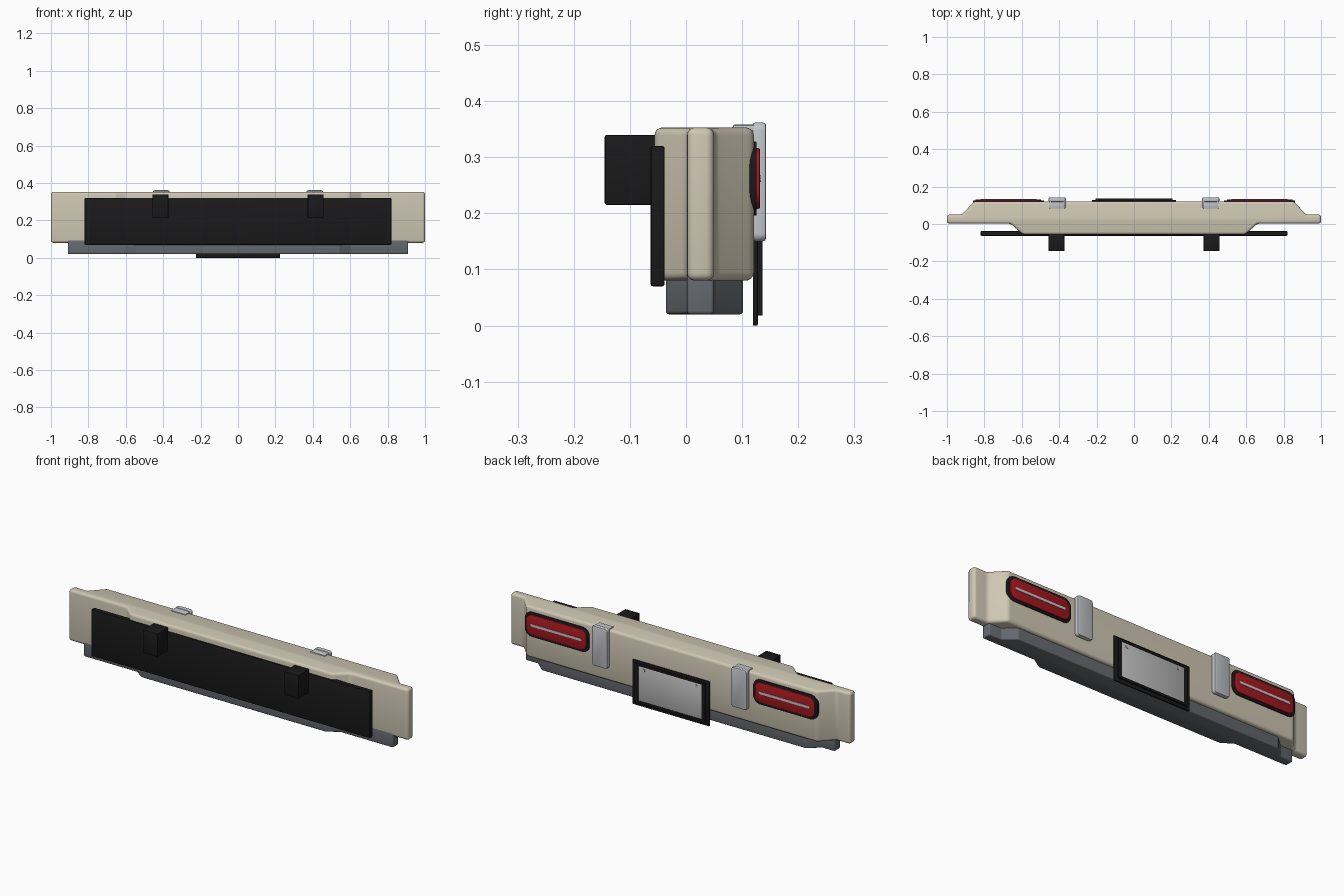
import bpy, bmesh, math
from mathutils import Vector

if "Cube" in bpy.data.objects:
    bpy.data.objects.remove(bpy.data.objects["Cube"])


def material(name, color):
    m = bpy.data.materials.new(name)
    m.diffuse_color = (*color, 1)
    m.use_nodes = True
    m.node_tree.nodes["Principled BSDF"].inputs["Base Color"].default_value = m.diffuse_color
    return m


BEIGE = material("beige_paint", (0.62, 0.57, 0.45))
GREY = material("grey_plastic", (0.13, 0.14, 0.155))
BLACK = material("black_plastic", (0.01, 0.01, 0.011))
CHROME = material("chrome", (0.55, 0.57, 0.6))
RED = material("red_lens", (0.4, 0.01, 0.015))
WHITE = material("plate_grey", (0.5, 0.51, 0.5))


def prism(name, pts, vec, mat, bevel=0.0, segs=3):
    """Extrude a closed 3D outline along vec, with optional rounded edges."""
    bm = bmesh.new()
    face = bm.faces.new([bm.verts.new(p) for p in pts])
    ext = bmesh.ops.extrude_face_region(bm, geom=[face])
    bmesh.ops.translate(bm, vec=Vector(vec),
                        verts=[v for v in ext["geom"] if isinstance(v, bmesh.types.BMVert)])
    bmesh.ops.recalc_face_normals(bm, faces=bm.faces)
    mesh = bpy.data.meshes.new(name)
    bm.to_mesh(mesh)
    bm.free()
    ob = bpy.data.objects.new(name, mesh)
    bpy.context.collection.objects.link(ob)
    mesh.materials.append(mat)
    bpy.ops.object.select_all(action='DESELECT')
    ob.select_set(True)
    bpy.context.view_layer.objects.active = ob
    if bevel:
        b = ob.modifiers.new("Bevel", 'BEVEL')
        b.width, b.segments, b.angle_limit = bevel, segs, math.radians(25)
        bpy.ops.object.modifier_apply(modifier="Bevel")
    bpy.ops.object.shade_smooth_by_angle(angle=math.radians(35))
    return ob


def box(name, x, y, z, mat, bevel=0.0):
    pts = [(x[0], y[0], z[0]), (x[1], y[0], z[0]), (x[1], y[0], z[1]), (x[0], y[0], z[1])]
    return prism(name, pts, (0, y[1] - y[0], 0), mat, bevel, 2)


def rounded(name, cx, cz, w, h, r, y, mat, bevel=0.0):
    """Rounded rectangle in the xz plane, extruded along y."""
    pts = []
    for i, (sx, sz) in enumerate([(1, 1), (-1, 1), (-1, -1), (1, -1)]):
        for k in range(7):
            a = math.pi / 2 * (i + k / 6)
            pts.append((cx + sx * (w / 2 - r) + r * math.cos(a), y[0],
                        cz + sz * (h / 2 - r) + r * math.sin(a)))
    return prism(name, pts, (0, y[1] - y[0], 0), mat, bevel, 2)


def plan(sx, front, back, z):
    """Symmetric bumper outline seen from above."""
    half = [(0.595, front), (0.66, 0.002), (1, 0.002), (1, 0.05), (0.92, 0.05), (0.855, back)]
    full = half + [(-x, y) for x, y in reversed(half)]
    return [(x * sx, y, z) for x, y in full]


# Main bumper bar and lower valance
prism("bumper_bar", plan(1, -0.056, 0.121, 0.08), (0, 0, 0.273), BEIGE, 0.014, 4)
prism("lower_valance", plan(0.91, -0.036, 0.102, 0.02), (0, 0, 0.08), GREY, 0.006, 3)

# Front backing plate
box("backing_plate", (-0.82, 0.82), (-0.063, -0.038), (0.07, 0.32), BLACK, 0.004)

for s, side in ((1, "right"), (-1, "left")):
    # Mounting bracket
    box("mounting_bracket_" + side, sorted((s * 0.372, s * 0.458)), (-0.145, -0.045),
        (0.215, 0.34), BLACK, 0.004)

    # Chrome overrider: upright pad and top lip
    rounded("overrider_pad_" + side, s * 0.41, 0.256, 0.092, 0.212, 0.014,
            (0.118, 0.143), CHROME, 0.006)
    box("overrider_lip_" + side, sorted((s * 0.367, s * 0.453)), (0.083, 0.134),
        (0.345, 0.358), CHROME, 0.004)

    # Tail light: bezel, lens and centre strip
    rounded("light_bezel_" + side, s * 0.672, 0.262, 0.38, 0.132, 0.042,
            (0.112, 0.126), BLACK, 0.002)
    rounded("light_lens_" + side, s * 0.672, 0.262, 0.352, 0.108, 0.034,
            (0.118, 0.132), RED, 0.003)
    rounded("light_strip_" + side, s * 0.672, 0.262, 0.30, 0.013, 0.005,
            (0.126, 0.134), CHROME)

    # Plate screw
    rounded("plate_screw_" + side, s * 0.155, 0.198, 0.016, 0.016, 0.0079,
            (0.13, 0.137), CHROME)

# Registration plate: holder, rim and plate
box("plate_holder", (-0.225, 0.225), (0.119, 0.128), (0.0, 0.237), BLACK, 0.002)
box("plate_panel", (-0.187, 0.187), (0.126, 0.134), (0.03, 0.215), WHITE, 0.001)
for n, x, z in (("top", (-0.207, 0.207), (0.215, 0.226)), ("bottom", (-0.207, 0.207), (0.018, 0.03)),
                ("right", (0.187, 0.207), (0.03, 0.215)), ("left", (-0.207, -0.187), (0.03, 0.215))):
    box("plate_rim_" + n, x, (0.126, 0.136), z, BLACK)
